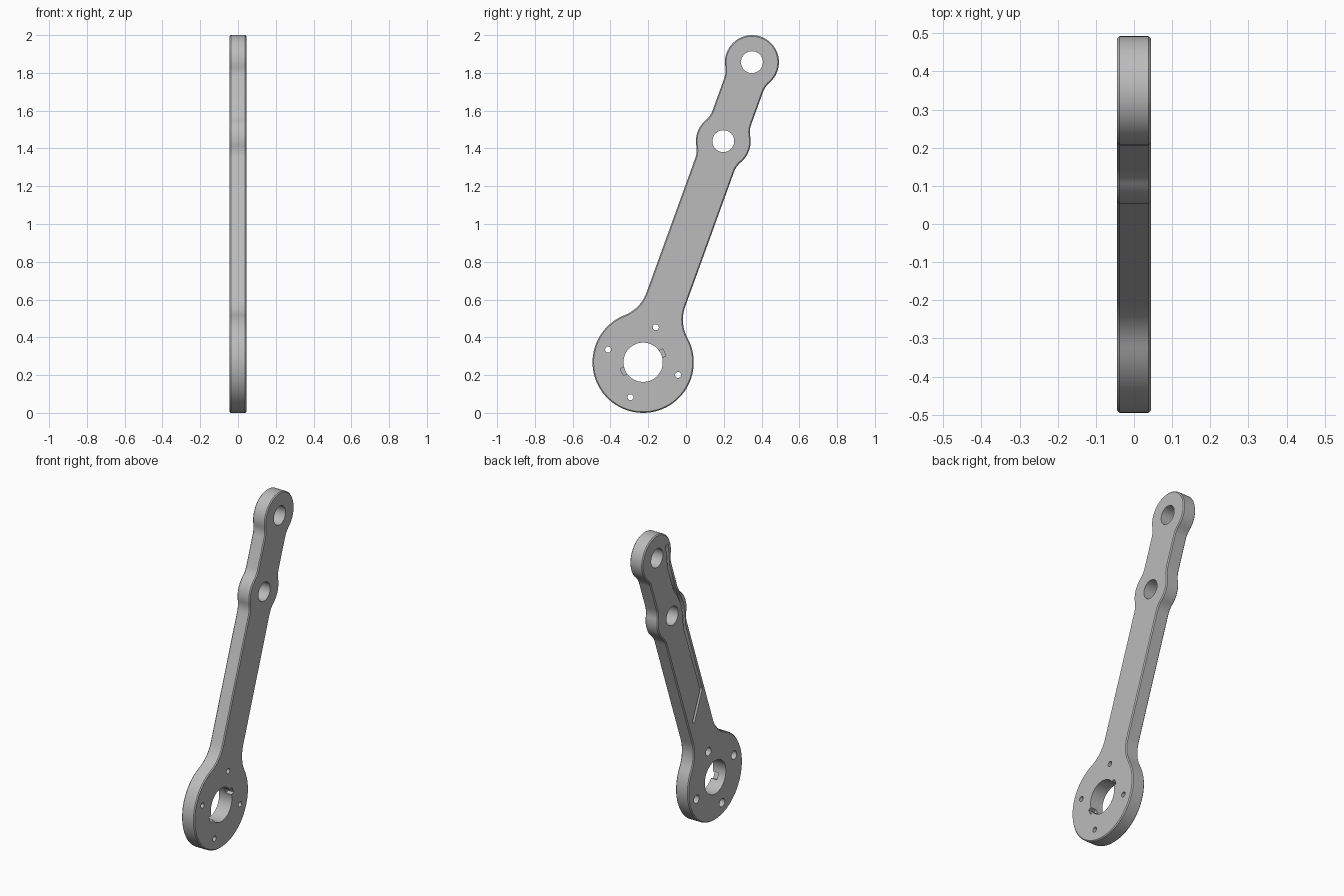
import bpy, bmesh
from math import sin, cos, acos, pi, sqrt, radians
from mathutils import Vector

cube = bpy.data.objects.get("Cube")
if cube:
    bpy.data.objects.remove(cube)

HALF_T = 0.044                      # half thickness of the plate
HALF_W = 0.109                      # half width of the arm
LEAN = radians(19.93)
BASE = Vector((0, -0.227, 0.268))   # centre of the hub
ALONG = Vector((0, sin(LEAN), cos(LEAN)))
ACROSS = Vector((0, cos(LEAN), -sin(LEAN)))
MID, TOP = 1.245, 1.69              # pivot positions along the arm

steel = bpy.data.materials.new("plain grey")
steel.use_nodes = True
grey = (0.5, 0.5, 0.5, 1)
steel.diffuse_color = grey
steel.node_tree.nodes["Principled BSDF"].inputs["Base Color"].default_value = grey


def arc(u, v, r, a0, a1, n):
    return [(u + r * cos(a0 + (a1 - a0) * i / n), v + r * sin(a0 + (a1 - a0) * i / n))
            for i in range(n + 1)]


def circle(u, v, r, n=32):
    return arc(u, v, r, 0, 2 * pi, n)[:-1]


def prism(name, outline, x0, x1, chamfer=0):
    """Extrude an outline given in arm coordinates through the thickness."""
    bm = bmesh.new()
    rings = [[bm.verts.new(BASE + ALONG * u + ACROSS * v + Vector((x, 0, 0)))
              for u, v in outline] for x in (x0, x1)]
    caps = [bm.faces.new(ring) for ring in rings]
    n = len(outline)
    for i in range(n):
        j = (i + 1) % n
        bm.faces.new((rings[0][i], rings[0][j], rings[1][j], rings[1][i]))
    bmesh.ops.recalc_face_normals(bm, faces=bm.faces)
    if chamfer:
        rim = [e for cap in caps for e in cap.edges]
        bmesh.ops.bevel(bm, geom=rim, offset=chamfer, segments=1, affect='EDGES')
    mesh = bpy.data.meshes.new(name)
    bm.to_mesh(mesh)
    bm.free()
    mesh.materials.append(steel)
    obj = bpy.data.objects.new(name, mesh)
    bpy.context.collection.objects.link(obj)
    return obj


# Arm outline: three round bosses blended into a straight bar
half = []
bosses = [(0, 0.268, 0.2), (MID, 0.145, 0.12), (TOP, 0.143, 0.12)]
for i, (u, r, f) in enumerate(bosses):
    reach = sqrt((r + f) ** 2 - (HALF_W + f) ** 2)
    a = acos(reach / (r + f))
    first, last = i == 0, i == len(bosses) - 1
    if not first:
        half += arc(u - reach, HALF_W + f, f, -pi / 2, -a, 8)[:-1]
    half += arc(u, 0, r, pi if first else pi - a, 0 if last else a, 32 if first else 20)
    if not last:
        half += arc(u + reach, HALF_W + f, f, pi + a, 1.5 * pi, 10)[1:]
outline = half + [(u, -v) for u, v in reversed(half[1:-1])]
arm = prism("lever_arm", outline, -HALF_T, HALF_T, chamfer=0.006)

# Hub bore and the two pivot holes
THROUGH = (-0.1, 0.1)
cutters = [prism("hub_bore", circle(0, 0, 0.104, 64), *THROUGH)]
for u in (MID, TOP):
    cutters.append(prism("pivot_hole", circle(u, 0, 0.058, 40), *THROUGH))

# Four screw holes, counterbored on one face
for k in range(4):
    u, v = 0.197 * cos(k * pi / 2), 0.197 * sin(k * pi / 2)
    cutters.append(prism("screw_hole", circle(u, v, 0.016, 20), *THROUGH))
    cutters.append(prism("counterbore", circle(u, v, 0.026, 24), -0.1, -0.005))

# Two blind keyways on opposite sides of the bore
for side in (1, -1):
    d = Vector((1, 1)).normalized() * side
    t = Vector((-d.y, d.x)) * 0.02
    corners = [d * 0.08 - t, d * 0.124 - t, d * 0.124 + t, d * 0.08 + t]
    cutters.append(prism("keyway", [tuple(c) for c in corners], 0.005, 0.1))

# Cable groove following the edge on one face
path = [Vector(p) for p in ((0.47, 0.06), (0.616, -0.075), (1.1, -0.075), (1.17, -0.095),
                            (1.245, -0.105), (1.32, -0.095), (1.39, -0.075),
                            (1.56, -0.075), (1.63, -0.093), (1.7, -0.105))]
left, right = [], []
for i, p in enumerate(path):
    t = Vector((0, 0))
    if i > 0:
        t += (p - path[i - 1]).normalized()
    if i < len(path) - 1:
        t += (path[i + 1] - p).normalized()
    t.normalize()
    n = Vector((-t.y, t.x)) * 0.011
    left.append(tuple(p + n))
    right.append(tuple(p - n))
cutters.append(prism("cable_groove", left + right[::-1], -0.1, -HALF_T + 0.022))

# Cut everything out of the arm
bpy.ops.object.select_all(action='DESELECT')
bpy.context.view_layer.objects.active = arm
arm.select_set(True)
for cutter in cutters:
    cutter.hide_render = True
    mod = arm.modifiers.new(cutter.name, 'BOOLEAN')
    mod.operation, mod.solver, mod.object = 'DIFFERENCE', 'EXACT', cutter
    bpy.ops.object.modifier_apply(modifier=mod.name)
    bpy.data.objects.remove(cutter)

bpy.ops.object.shade_smooth_by_angle(angle=radians(30))
